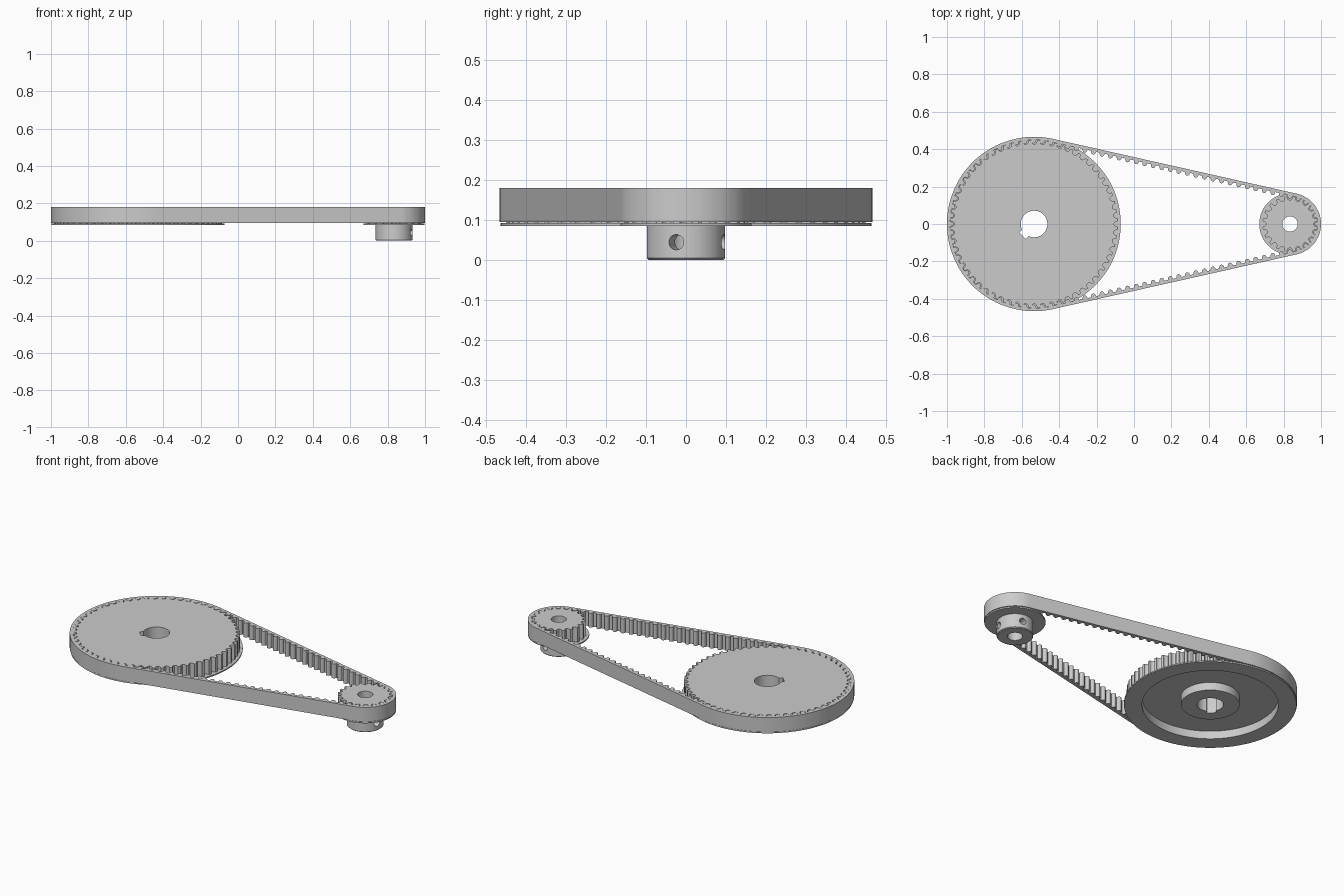
import bpy, bmesh, math
from mathutils import Matrix

if "Cube" in bpy.data.objects:
    bpy.data.objects.remove(bpy.data.objects["Cube"])

BIG = (-0.534, 0.449, 60)      # centre x, belt root radius, tooth count
SMALL = (0.834, 0.149, 20)
BACK, TOOTH_H, TOOTH_W = 0.017, 0.018, 0.0135
Z_FL0, Z_FL1, Z_BELT, Z_TOP = 0.085, 0.0925, 0.095, 0.18


def make_loft(name, rings):
    """Closed loft: every ring is a closed loop, last ring joins the first."""
    bm = bmesh.new()
    vs = [[bm.verts.new(p) for p in ring] for ring in rings]
    n = len(vs[0])
    for k, a in enumerate(vs):
        b = vs[(k + 1) % len(vs)]
        for i in range(n):
            j = (i + 1) % n
            bm.faces.new((a[i], a[j], b[j], b[i]))
    bmesh.ops.recalc_face_normals(bm, faces=bm.faces)
    me = bpy.data.meshes.new(name)
    bm.to_mesh(me)
    bm.free()
    ob = bpy.data.objects.new(name, me)
    bpy.context.collection.objects.link(ob)
    return ob


def smooth(ob):
    bpy.ops.object.select_all(action='DESELECT')
    ob.select_set(True)
    bpy.context.view_layer.objects.active = ob
    bpy.ops.object.shade_smooth_by_angle(angle=math.radians(30))


def tooth_samples(count, pitch, half_w, height, steps=8):
    """(position, depth) pairs of evenly spaced half-round teeth."""
    out = []
    for k in range(count):
        for i in range(steps + 1):
            f = math.pi * i / steps
            out.append((k * pitch - half_w * math.cos(f), height * math.sin(f)))
    return out


def make_pulley(name, spec, steps, sections):
    """Grooved rim on top, then (radius function, z) sections down and back."""
    cx, r, n = spec
    r -= 0.001
    prof = tooth_samples(n, 2 * math.pi / n, (TOOTH_W + 0.002) / r, TOOTH_H + 0.003, steps)
    start = math.pi if spec is BIG else 0.0
    rim = [(start + a, r - d) for a, d in prof]

    def ring(rad, z):
        return [(cx + rad(a) * math.cos(a), rad(a) * math.sin(a), z) for a, _ in rim]
    rings = [[(cx + q * math.cos(a), q * math.sin(a), z) for a, q in rim]
             for z in (Z_TOP, Z_FL1)]
    rings += [ring(rad if callable(rad) else (lambda a, v=rad: v), z) for rad, z in sections]
    return make_loft(name, rings)


# Large pulley: flange, annular recess underneath, boss, bore with keyway
def keyed_bore(a):
    d = a - math.radians(225)
    if math.cos(d) <= 0:
        return 0.071
    return max(0.071, min(0.088 / math.cos(d), 0.025 / max(abs(math.sin(d)), 1e-4)))


large = make_pulley("large_pulley", BIG, 8, [
    (0.463, Z_FL1), (0.463, Z_FL0), (0.366, Z_FL0), (0.366, 0.132),
    (0.158, 0.132), (0.158, Z_FL0), (keyed_bore, Z_FL0), (keyed_bore, Z_TOP)])
smooth(large)

# Small pulley: flange, chamfered hub, plain bore
small = make_pulley("small_pulley", SMALL, 8, [
    (0.164, Z_FL1), (0.164, Z_FL0), (0.098, Z_FL0), (0.098, 0.004),
    (0.094, 0.0), (0.041, 0.0), (0.041, Z_TOP)])

# Two set screw holes through the hub wall, at right angles
for ang in (-14.5, 75.5):
    a = math.radians(ang)
    bpy.ops.mesh.primitive_cylinder_add(vertices=32, radius=0.019, depth=0.12)
    cutter = bpy.context.object
    cutter.name = "screw_hole_cutter"
    cutter.hide_render = True
    cutter.matrix_world = (
        Matrix.Translation((SMALL[0] + 0.08 * math.cos(a), 0.08 * math.sin(a), 0.044))
        @ Matrix.Rotation(a, 4, 'Z') @ Matrix.Rotation(math.pi / 2, 4, 'Y'))
    mod = small.modifiers.new("screw_hole", 'BOOLEAN')
    mod.operation, mod.solver, mod.object = 'DIFFERENCE', 'EXACT', cutter
    bpy.context.view_layer.objects.active = small
    bpy.ops.object.modifier_apply(modifier=mod.name)
    bpy.data.objects.remove(cutter)
smooth(small)

# Toothed belt: path runs from the far left, along the lower span and back
dist = SMALL[0] - BIG[0]
beta = math.asin((BIG[1] - SMALL[1]) / dist)
span = dist * math.cos(beta)
arc_b = BIG[1] * (math.pi / 2 + beta)
arc_s = SMALL[1] * (math.pi / 2 - beta)
half = arc_b + span + arc_s


def belt_point(s, off):
    """Point at path length s, moved outward by off; upper half is mirrored."""
    s = (s + half) % (2 * half) - half
    sign, s = (1 if s < 0 else -1), abs(s)
    along = 0.0
    if s < arc_b:
        cx, r, a = BIG[0], BIG[1], math.pi - s / BIG[1]
    elif s < arc_b + span:
        cx, r, a, along = BIG[0], BIG[1], math.pi / 2 - beta, s - arc_b
    else:
        cx, r = SMALL[0], SMALL[1]
        a = math.pi / 2 - beta - (s - arc_b - span) / r
    x = cx + (r + off) * math.cos(a) + along * math.sin(a)
    y = (r + off) * math.sin(a) - along * math.cos(a)
    return x, sign * y


teeth = tooth_samples(100, 2 * half / 100, TOOTH_W, TOOTH_H)
inner = [belt_point(s, -d) for s, d in teeth]
outer = [belt_point(s, BACK) for s, d in teeth]
belt = make_loft("toothed_belt", [
    [(x, y, z) for x, y in loop]
    for loop, z in ((inner, Z_BELT), (outer, Z_BELT), (outer, Z_TOP), (inner, Z_TOP))])
smooth(belt)
